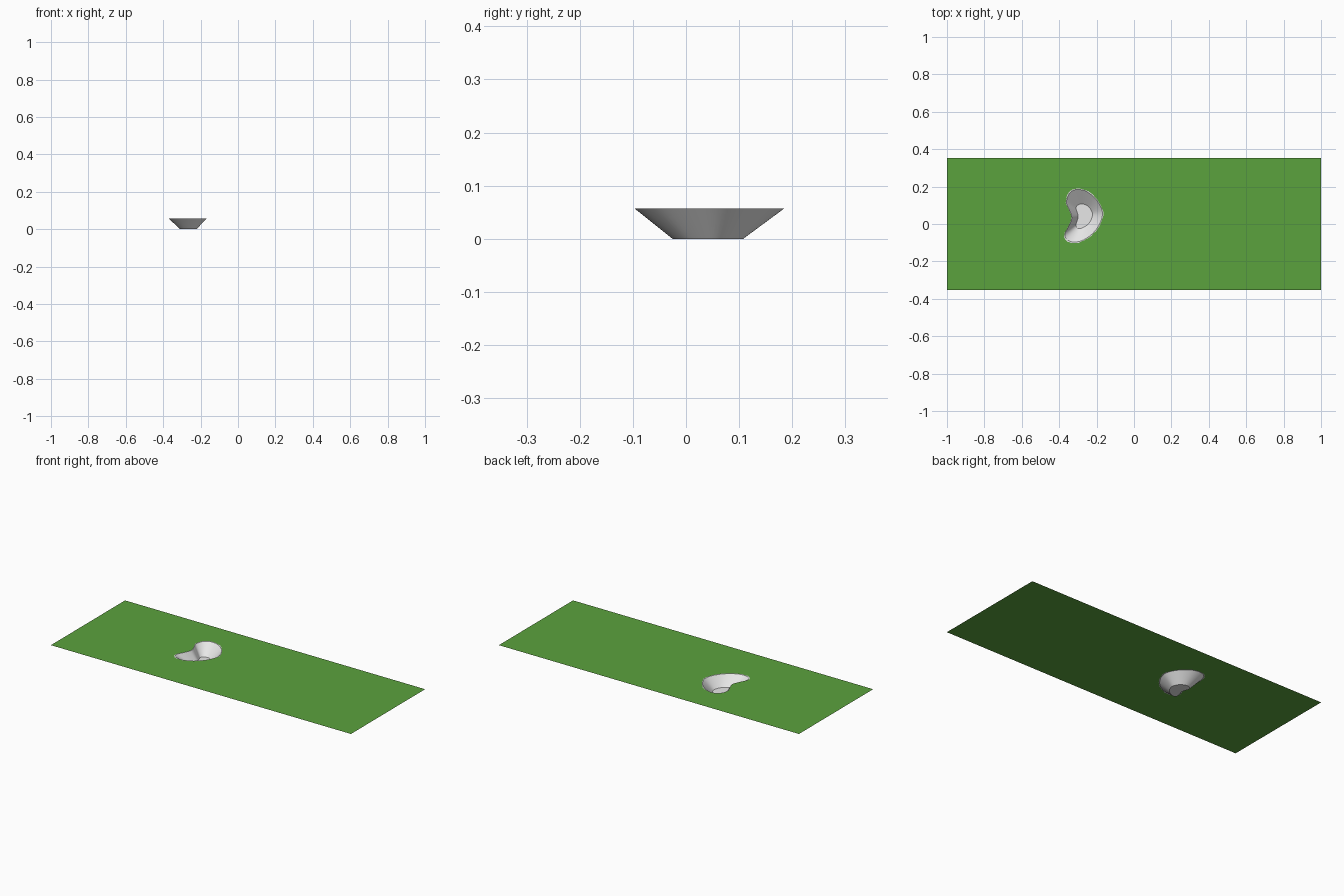
import bpy, bmesh, random
from mathutils import Vector
from mathutils.geometry import interpolate_bezier

if "Cube" in bpy.data.objects:
    bpy.data.objects.remove(bpy.data.objects["Cube"])

random.seed(4)
TOP = 0.057          # turf height above the pit floor
HALF_X, HALF_Y = 1.0, 0.353

# matching control points of the kidney outline, clockwise from the back
RIM = [(-.31, .19), (-.255, .18), (-.20, .135), (-.166, .07), (-.175, .01),
       (-.215, -.05), (-.27, -.09), (-.325, -.102), (-.365, -.085), (-.373, -.055),
       (-.348, -.005), (-.335, .035), (-.35, .08), (-.365, .12), (-.348, .17)]
FLOOR = [(-.285, .107), (-.265, .105), (-.24, .09), (-.223, .06), (-.225, .035),
         (-.24, .005), (-.265, -.015), (-.29, -.025), (-.305, -.02), (-.31, -.005),
         (-.303, .02), (-.298, .04), (-.303, .06), (-.31, .085), (-.302, .1)]


def smooth_loop(points, z, steps=5):
    """Closed smooth curve through the points."""
    p = [Vector((x, y, z)) for x, y in points]
    out, n = [], len(points)
    for i in range(n):
        a, b, c, d = p[i - 1], p[i], p[(i + 1) % n], p[(i + 2) % n]
        out += interpolate_bezier(b, b + (c - a) / 6, c - (d - b) / 6, c, steps + 1)[:-1]
    return out


def material(name, rgb):
    m = bpy.data.materials.new(name)
    m.diffuse_color = (*rgb, 1)
    m.use_nodes = True
    m.node_tree.nodes["Principled BSDF"].inputs["Base Color"].default_value = m.diffuse_color
    return m


def make_object(name, bm, mat):
    me = bpy.data.meshes.new(name)
    bm.to_mesh(me)
    bm.free()
    me.materials.append(mat)
    ob = bpy.data.objects.new(name, me)
    bpy.context.collection.objects.link(ob)
    return ob


grass = material("grass green", (0.105, 0.36, 0.047))
sand = material("pale sand", (0.8, 0.8, 0.8))

floor = smooth_loop(FLOOR, 0)
rim = smooth_loop(RIM, TOP)
wall_top = [r.lerp(Vector((f.x, f.y, TOP)), 0.07) for r, f in zip(rim, floor)]
# slightly ragged lip where sand meets turf
lip = [r + (r - w) * random.uniform(-.4, .4) for r, w in zip(rim, wall_top)]
n = len(rim)

# sand pit: flat lip, sloping wall, flat floor
bm = bmesh.new()
rings = [[bm.verts.new(v) for v in ring] for ring in (lip, wall_top, floor)]
for a, b in zip(rings, rings[1:]):
    for i in range(n):
        j = (i + 1) % n
        f = bm.faces.new((a[i], b[i], b[j], a[j]))
        f.normal_update()
        if f.normal.z < 0:
            f.normal_flip()
        f.smooth = True
base = bm.faces.new(rings[2])
base.normal_update()
if base.normal.z < 0:
    base.normal_flip()
for e in base.edges:
    e.smooth = False
for a in rings[1]:
    for e in a.link_edges:
        if e.other_vert(a) in rings[1]:
            e.smooth = False
make_object("sand_pit", bm, sand)

# turf sheet with the pit opening cut out
bm = bmesh.new()
corners = [Vector((sx * HALF_X, sy * HALF_Y, TOP))
           for sx, sy in ((-1, -1), (1, -1), (1, 1), (-1, 1))]
edges = []
for loop in (corners, lip):
    vs = [bm.verts.new(v) for v in loop]
    edges += [bm.edges.new((vs[i - 1], vs[i])) for i in range(len(vs))]
bmesh.ops.triangle_fill(bm, use_beauty=True, use_dissolve=False, edges=edges,
                        normal=(0, 0, 1))
for f in bm.faces:
    f.normal_update()
    if f.normal.z < 0:
        f.normal_flip()
make_object("turf", bm, grass)
